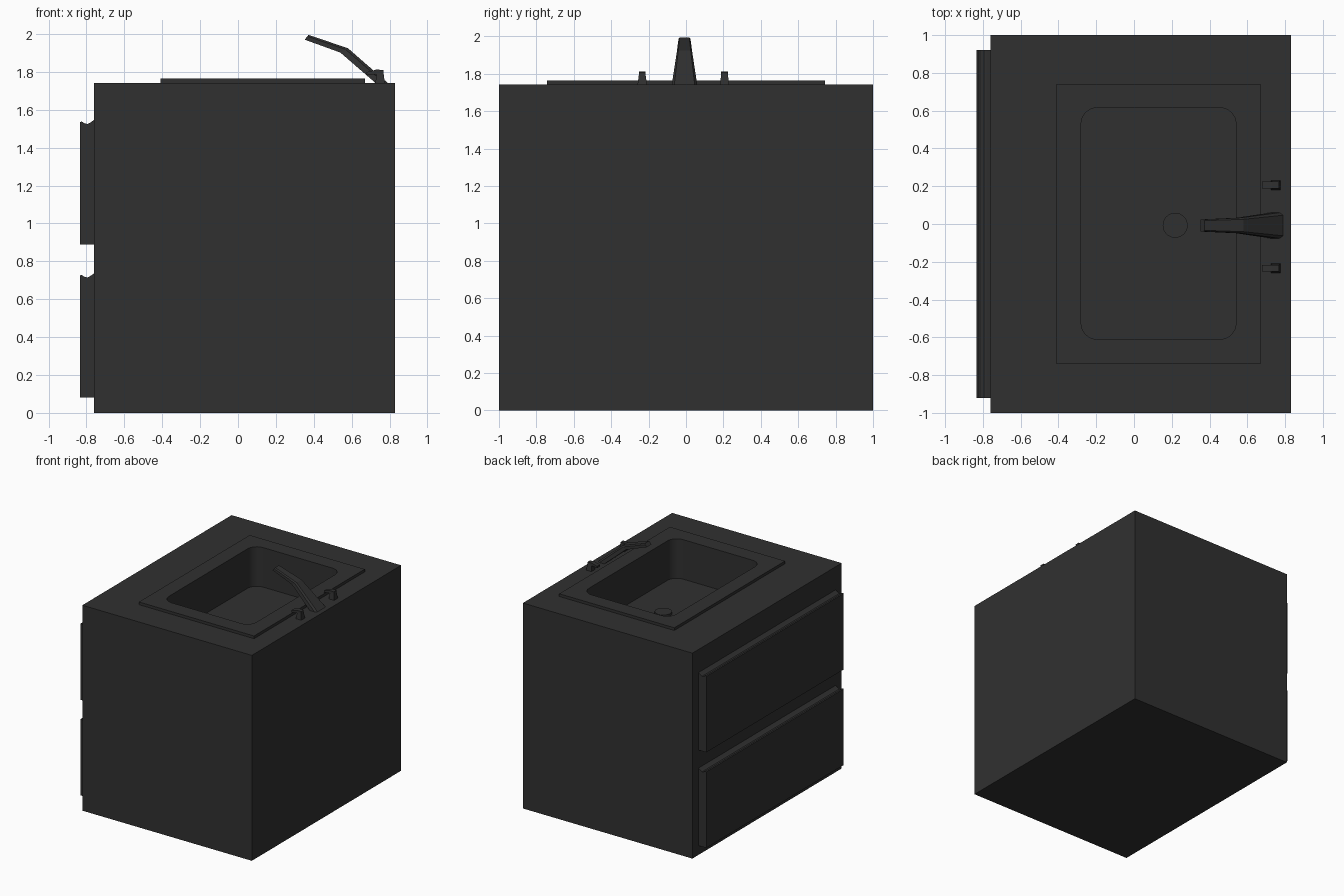
import bpy, bmesh, math

if "Cube" in bpy.data.objects:
    bpy.data.objects.remove(bpy.data.objects["Cube"])

# One charcoal colour for everything
mat = bpy.data.materials.new("charcoal")
mat.diffuse_color = (0.03, 0.03, 0.03, 1)
mat.use_nodes = True
mat.node_tree.nodes["Principled BSDF"].inputs["Base Color"].default_value = mat.diffuse_color


def finish(name, bm):
    bmesh.ops.recalc_face_normals(bm, faces=bm.faces)
    me = bpy.data.meshes.new(name)
    bm.to_mesh(me)
    bm.free()
    me.materials.append(mat)
    ob = bpy.data.objects.new(name, me)
    bpy.context.collection.objects.link(ob)
    return ob


def loft(name, rings):
    """Closed solid through a list of equal-length point rings."""
    bm = bmesh.new()
    vs = [[bm.verts.new(p) for p in r] for r in rings]
    n = len(vs[0])
    for a, b in zip(vs, vs[1:]):
        for i in range(n):
            j = (i + 1) % n
            bm.faces.new((a[i], a[j], b[j], b[i]))
    bm.faces.new(vs[0])
    bm.faces.new(vs[-1])
    return finish(name, bm)


def slab(name, outline, z0, z1):
    return loft(name, [[(x, y, z) for x, y in outline] for z in (z0, z1)])


def rect(x0, x1, y0, y1):
    return [(x0, y0), (x1, y0), (x1, y1), (x0, y1)]


def round_rect(x0, x1, y0, y1, r, seg=8):
    pts = []
    corners = [(x1 - r, y1 - r), (x0 + r, y1 - r), (x0 + r, y0 + r), (x1 - r, y0 + r)]
    for k, (cx, cy) in enumerate(corners):
        for i in range(seg + 1):
            a = math.pi / 2 * (k + i / seg)
            pts.append((cx + r * math.cos(a), cy + r * math.sin(a)))
    return pts


def smooth(ob, deg=30):
    bpy.ops.object.select_all(action='DESELECT')
    ob.select_set(True)
    bpy.context.view_layer.objects.active = ob
    bpy.ops.object.shade_smooth_by_angle(angle=math.radians(deg))


# Cabinet body and raised sink rim, both cut by the basin shape
cabinet = slab("cabinet", rect(-0.76, 0.83, -1, 1), 0, 1.742)
rim = slab("sink_rim", rect(-0.41, 0.67, -0.742, 0.742), 1.742, 1.765)
cutter = slab("basin_cutter", round_rect(-0.28, 0.54, -0.61, 0.615, 0.085), 1.43, 2.0)
cutter.hide_render = True
for ob in (cabinet, rim):
    mod = ob.modifiers.new("basin", 'BOOLEAN')
    mod.operation = 'DIFFERENCE'
    mod.solver = 'EXACT'
    mod.object = cutter
    bpy.context.view_layer.objects.active = ob
    bpy.ops.object.modifier_apply(modifier=mod.name)
    smooth(ob)
bpy.data.objects.remove(cutter)

# Drain
drain = slab("drain", round_rect(0.152, 0.284, -0.073, 0.059, 0.0659), 1.43, 1.45)
smooth(drain)

# Two drawer fronts with a scooped finger groove along the top
for name, z in (("lower_drawer", 0.08), ("upper_drawer", 0.89)):
    prof = [(-0.76, z), (-0.835, z), (-0.835, z + 0.645), (-0.825, z + 0.648),
            (-0.81, z + 0.638), (-0.795, z + 0.635), (-0.78, z + 0.642), (-0.76, z + 0.656)]
    loft(name, [[(x, y, zz) for x, zz in prof] for y in (-0.92, 0.92)])

# Faucet: tapering bent spout, (lower x,z) (upper x,z) and half width
Y = -0.008
spout = [((0.725, 1.742), (0.79, 1.742), 0.068),
         ((0.54, 1.902), (0.58, 1.925), 0.041),
         ((0.352, 1.97), (0.372, 1.995), 0.032)]
rings = []
for (xl, zl), (xu, zu), w in spout:
    def mix(t):
        return xl + (xu - xl) * t, zl + (zu - zl) * t
    ring = []
    for s, t in ((-1, 0), (1, 0), (1, 0.7), (0.8, 1), (-0.8, 1), (-1, 0.7)):
        x, zz = mix(t)
        ring.append((x, Y + s * w, zz))
    rings.append(ring)
loft("faucet_spout", rings)

# Tap handles: tapered post with a small lever
for name, s in (("left", -1), ("right", 1)):
    y = -0.014 + s * 0.22
    loft(name + "_handle_post",
         [[(a, b, z) for a, b in rect(0.75 - w, 0.75 + w, y - w, y + w)]
          for z, w in ((1.742, 0.025), (1.81, 0.016))])
    prof = [(0.677, 1.782), (0.765, 1.79), (0.768, 1.81), (0.73, 1.812), (0.677, 1.798)]
    loft(name + "_handle_lever",
         [[(x, y + d, z) for x, z in prof] for d in (-0.018, 0.018)])
